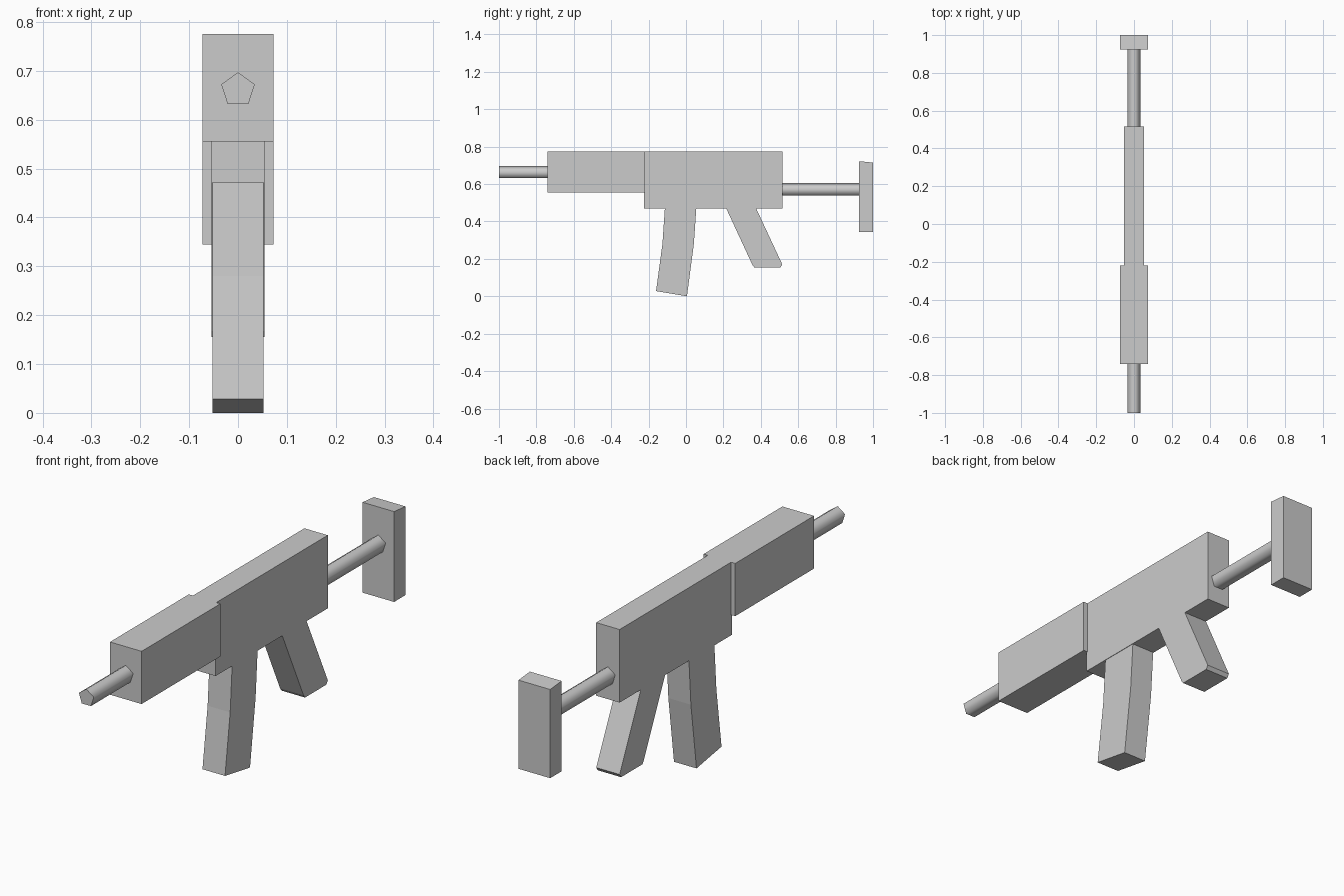
import bpy
import math

cube = bpy.data.objects.get("Cube")
if cube:
    bpy.data.objects.remove(cube, do_unlink=True)

GREY = (0.6, 0.6, 0.6, 1.0)
grey = bpy.data.materials.new("plain grey")
grey.use_nodes = True
grey.diffuse_color = GREY
grey.node_tree.nodes["Principled BSDF"].inputs["Base Color"].default_value = GREY


def slab(name, profile, half_width):
    """Extrude a side profile of (y, z) points evenly across x."""
    n = len(profile)
    verts = [(x, y, z) for x in (-half_width, half_width) for y, z in profile]
    faces = [tuple(reversed(range(n))), tuple(range(n, 2 * n))]
    faces += [(i, (i + 1) % n, (i + 1) % n + n, i + n) for i in range(n)]
    mesh = bpy.data.meshes.new(name)
    mesh.from_pydata(verts, [], faces)
    mesh.materials.append(grey)
    obj = bpy.data.objects.new(name, mesh)
    bpy.context.collection.objects.link(obj)
    return obj


def block(name, y0, y1, z0, z1, half_width):
    return slab(name, [(y0, z0), (y1, z0), (y1, z1), (y0, z1)], half_width)


def tube(name, y0, y1, z, radius=0.036):
    """Five-sided rod along y with one corner pointing up."""
    angles = [math.radians(90 + 72 * i) for i in range(5)]
    ring = [(radius * math.cos(a), z + radius * math.sin(a)) for a in angles]
    verts = [(x, y, h) for y in (y0, y1) for x, h in ring]
    faces = [tuple(range(5)), tuple(reversed(range(5, 10)))]
    faces += [(i, i + 5, (i + 1) % 5 + 5, (i + 1) % 5) for i in range(5)]
    mesh = bpy.data.meshes.new(name)
    mesh.from_pydata(verts, [], faces)
    mesh.materials.append(grey)
    obj = bpy.data.objects.new(name, mesh)
    bpy.context.collection.objects.link(obj)
    bpy.ops.object.select_all(action="DESELECT")
    obj.select_set(True)
    bpy.context.view_layer.objects.active = obj
    bpy.ops.object.shade_smooth_by_angle(angle=math.radians(80))
    return obj


# Body
block("receiver", -0.225, 0.515, 0.47, 0.775, 0.054)
block("handguard", -0.74, -0.22, 0.555, 0.775, 0.073)

# Rods
tube("barrel", -1.0, -0.73, 0.661)
tube("stock_rod", 0.505, 0.935, 0.569)

# Shoulder plate with a slightly sloping top
slab("butt_plate", [(0.925, 0.345), (1.0, 0.345), (1.0, 0.715), (0.925, 0.722)], 0.073)

# Bent magazine
slab("magazine", [(-0.16, 0.028), (0.005, 0.0), (0.042, 0.28), (0.055, 0.47),
                  (-0.113, 0.47), (-0.126, 0.28)], 0.052)

# Raked grip with clipped lower corners
slab("grip", [(0.355, 0.168), (0.365, 0.155), (0.505, 0.155), (0.515, 0.17),
              (0.375, 0.47), (0.215, 0.47)], 0.054)
